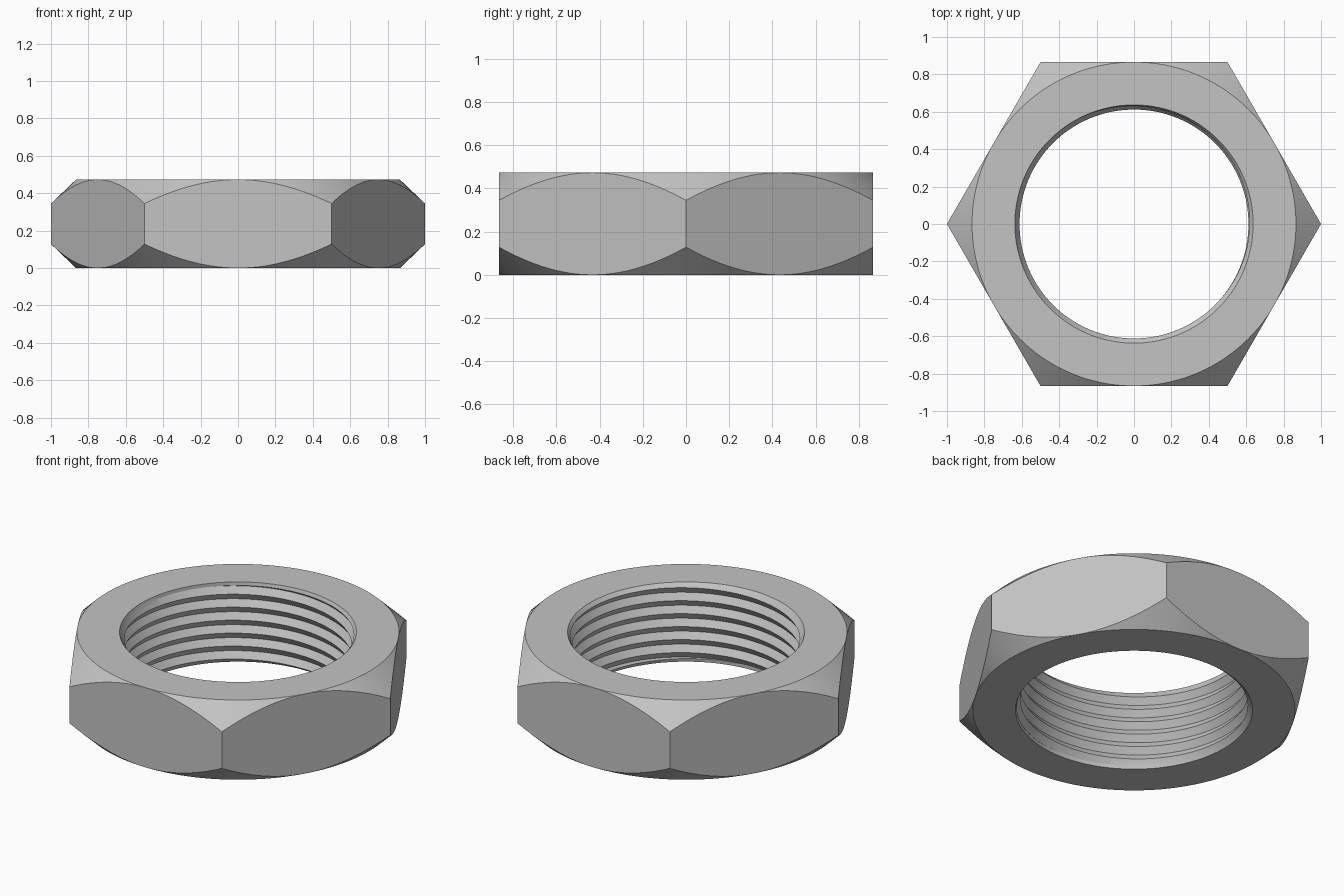
import bpy, bmesh, math

if "Cube" in bpy.data.objects:
    bpy.data.objects.remove(bpy.data.objects["Cube"])

HEIGHT = 0.473      # nut thickness
FLAT = 0.866        # centre to flat side
CHAMFER = 0.128     # chamfer drop at the corners
CREST, ROOT = 0.612, 0.637   # thread radii
PITCH = 0.077
LEAD_IN = 0.02      # height of the bore chamfer
STEPS = 144


def thread_radius(z, turn):
    """V-shaped helical thread."""
    f = (z / PITCH - turn) % 1.0
    return CREST + (ROOT - CREST) * (1 - abs(2 * f - 1))


def section(i):
    """Closed radial cross-section (r, z) at step i."""
    turn = i / STEPS
    # distance to the hexagon, corners on the x axis
    local = math.radians((turn * 360) % 60 - 30)
    r_hex = FLAT / math.cos(local)
    drop = CHAMFER * (r_hex - FLAT) / (1 - FLAT)
    pts = [(ROOT, HEIGHT), (FLAT, HEIGHT), (r_hex, HEIGHT - drop),
           (r_hex, drop), (FLAT, 0), (ROOT, 0)]
    # thread crests and roots, clipped between the bore chamfers
    for k in range(-2, 14):
        z = PITCH * (k / 2 + turn)
        z = min(max(z, LEAD_IN), HEIGHT - LEAD_IN)
        pts.append((thread_radius(z, turn), z))
    return pts


bm = bmesh.new()
columns = []
for i in range(STEPS + 1):
    a = 2 * math.pi * i / STEPS
    columns.append([bm.verts.new((r * math.cos(a), r * math.sin(a), z))
                    for r, z in section(i)])

# Skin neighbouring sections, then weld the seam and collapsed points
for c, d in zip(columns, columns[1:]):
    n = len(c)
    for j in range(n):
        bm.faces.new((c[j], d[j], d[(j + 1) % n], c[(j + 1) % n]))
bmesh.ops.remove_doubles(bm, verts=bm.verts, dist=1e-4)
bmesh.ops.recalc_face_normals(bm, faces=bm.faces)

mesh = bpy.data.meshes.new("hex_nut")
bm.to_mesh(mesh)
bm.free()
nut = bpy.data.objects.new("hex_nut", mesh)
bpy.context.collection.objects.link(nut)

# Plain grey steel
steel = bpy.data.materials.new("grey_steel")
steel.diffuse_color = (0.55, 0.55, 0.55, 1)
steel.use_nodes = True
steel.node_tree.nodes["Principled BSDF"].inputs["Base Color"].default_value = steel.diffuse_color
mesh.materials.append(steel)

bpy.context.view_layer.objects.active = nut
nut.select_set(True)
bpy.ops.object.shade_smooth_by_angle(angle=math.radians(20))
